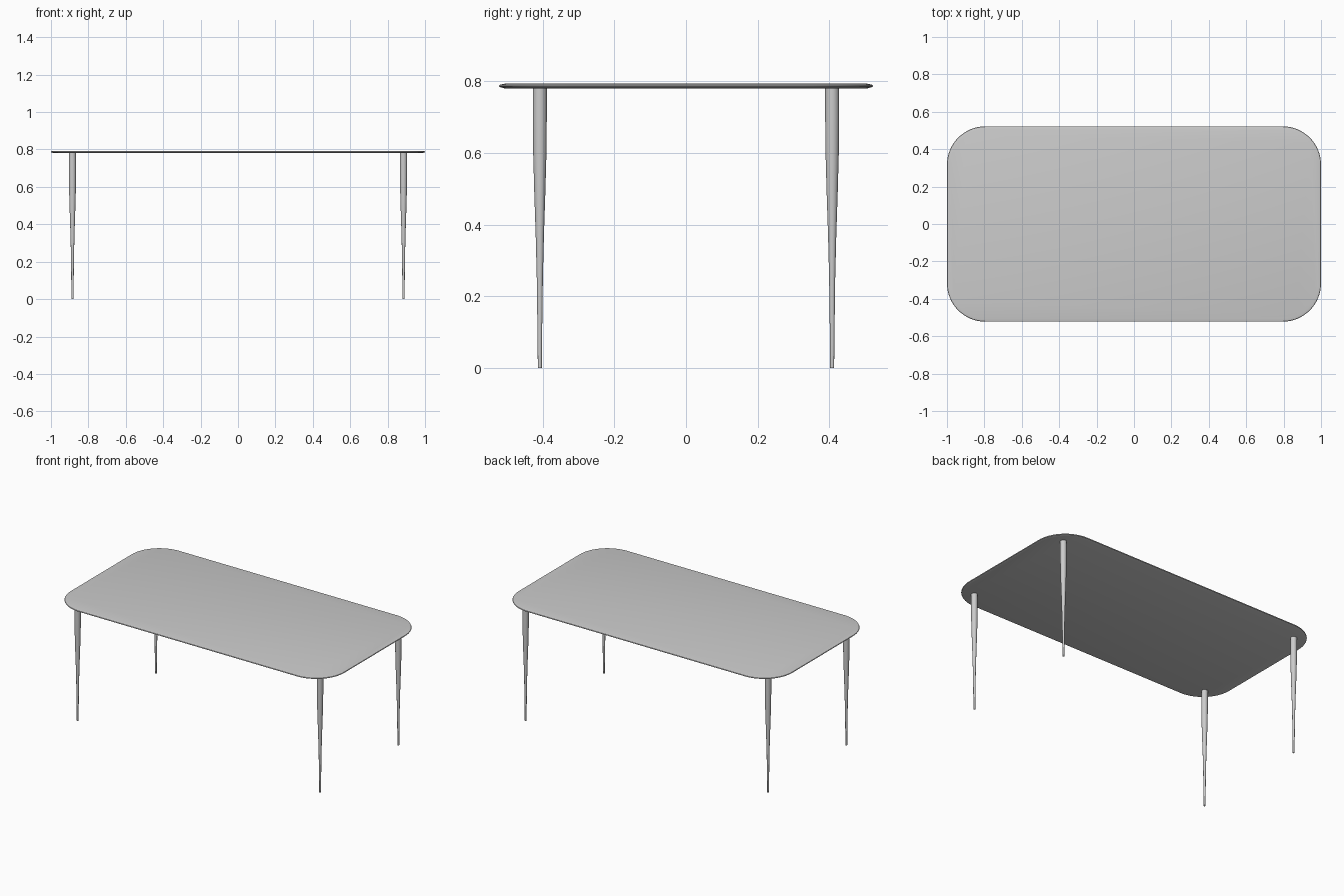
import bpy, bmesh, math

if "Cube" in bpy.data.objects:
    bpy.data.objects.remove(bpy.data.objects["Cube"])

HALF_X, HALF_Y, CORNER = 1.0, 0.522, 0.205


def outline(inset, steps=16):
    """Rounded rectangle, pulled in by inset."""
    r = CORNER - inset
    pts = []
    for q, (sx, sy) in enumerate([(1, 1), (-1, 1), (-1, -1), (1, -1)]):
        for i in range(steps + 1):
            a = math.radians(90 * (q + i / steps))
            pts.append((sx * (HALF_X - CORNER) + r * math.cos(a),
                        sy * (HALF_Y - CORNER) + r * math.sin(a)))
    return pts


def loft(name, rings):
    """Skin closed rings of points from bottom to top and cap the ends."""
    bm = bmesh.new()
    loops = [[bm.verts.new(p) for p in ring] for ring in rings]
    n = len(loops[0])
    for lo, hi in zip(loops, loops[1:]):
        for i in range(n):
            j = (i + 1) % n
            bm.faces.new((lo[i], lo[j], hi[j], hi[i]))
    bm.faces.new(loops[0][::-1])
    bm.faces.new(loops[-1])
    mesh = bpy.data.meshes.new(name)
    bm.to_mesh(mesh)
    bm.free()
    obj = bpy.data.objects.new(name, mesh)
    bpy.context.collection.objects.link(obj)
    bpy.ops.object.select_all(action='DESELECT')
    obj.select_set(True)
    bpy.context.view_layer.objects.active = obj
    bpy.ops.object.shade_smooth_by_angle(angle=math.radians(25))
    return obj


# Thin top with an edge bevelled above and below: (inset, height)
edge = [(0.016, 0.780), (0.002, 0.784), (0.0, 0.787), (0.002, 0.790), (0.016, 0.793)]
loft("table_top", [[(x, y, z) for x, y in outline(inset)] for inset, z in edge])

# Slender tapered legs: (radius, height)
leg = [(0.0055, 0.0), (0.0065, 0.1), (0.0085, 0.25), (0.0115, 0.37),
       (0.0155, 0.49), (0.0185, 0.60), (0.0195, 0.70), (0.0195, 0.782)]
SIDES = 24
for side, sx in (("left", -1), ("right", 1)):
    for end, sy in (("front", -1), ("back", 1)):
        rings = [[(sx * 0.885 + r * math.cos(2 * math.pi * i / SIDES),
                   sy * 0.408 + r * math.sin(2 * math.pi * i / SIDES), z)
                  for i in range(SIDES)] for r, z in leg]
        loft(f"{end}_{side}_leg", rings)
